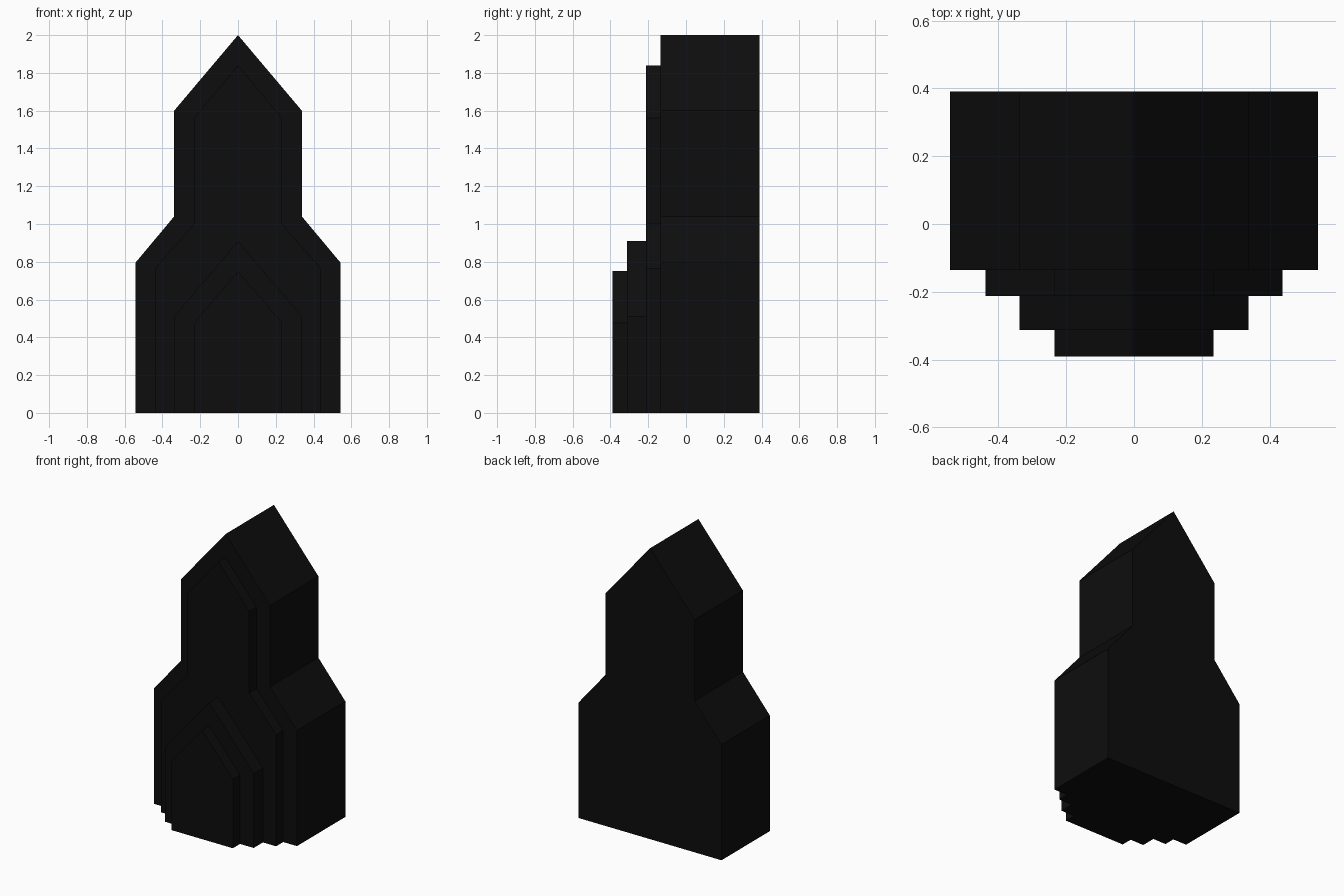
import bpy
import bmesh

cube = bpy.data.objects.get("Cube")
if cube:
    bpy.data.objects.remove(cube, do_unlink=True)

black = bpy.data.materials.new("soot_black")
black.use_nodes = True
colour = (0.004, 0.004, 0.004, 1)
black.diffuse_color = colour
black.node_tree.nodes["Principled BSDF"].inputs["Base Color"].default_value = colour


def gabled_slab(name, half_profile, front, back):
    """Mirror a right-hand outline (base to apex) and extrude it in y."""
    left = [(-x, z) for x, z in reversed(half_profile) if x > 0]
    outline = half_profile + left
    bm = bmesh.new()
    face = bm.faces.new([bm.verts.new((x, front, z)) for x, z in outline])
    result = bmesh.ops.extrude_face_region(bm, geom=[face])
    moved = [v for v in result["geom"] if isinstance(v, bmesh.types.BMVert)]
    bmesh.ops.translate(bm, verts=moved, vec=(0, back - front, 0))
    bmesh.ops.recalc_face_normals(bm, faces=bm.faces)
    mesh = bpy.data.meshes.new(name)
    bm.to_mesh(mesh)
    bm.free()
    mesh.materials.append(black)
    obj = bpy.data.objects.new(name, mesh)
    bpy.context.collection.objects.link(obj)
    return obj


# Main body with shoulders and a tall gabled tower
gabled_slab("main_body", [(0.543, 0), (0.543, 0.795), (0.338, 1.04),
                          (0.338, 1.6), (0, 2)], -0.135, 0.39)

# Raised facade following the same outline, inset
gabled_slab("inner_facade", [(0.438, 0), (0.438, 0.765), (0.234, 1.0),
                             (0.234, 1.56), (0, 1.84)], -0.212, -0.135)

# Stepped gabled porch
gabled_slab("porch_back", [(0.338, 0), (0.338, 0.51), (0, 0.91)], -0.312, -0.212)
gabled_slab("porch_front", [(0.234, 0), (0.234, 0.475), (0, 0.75)], -0.39, -0.312)
